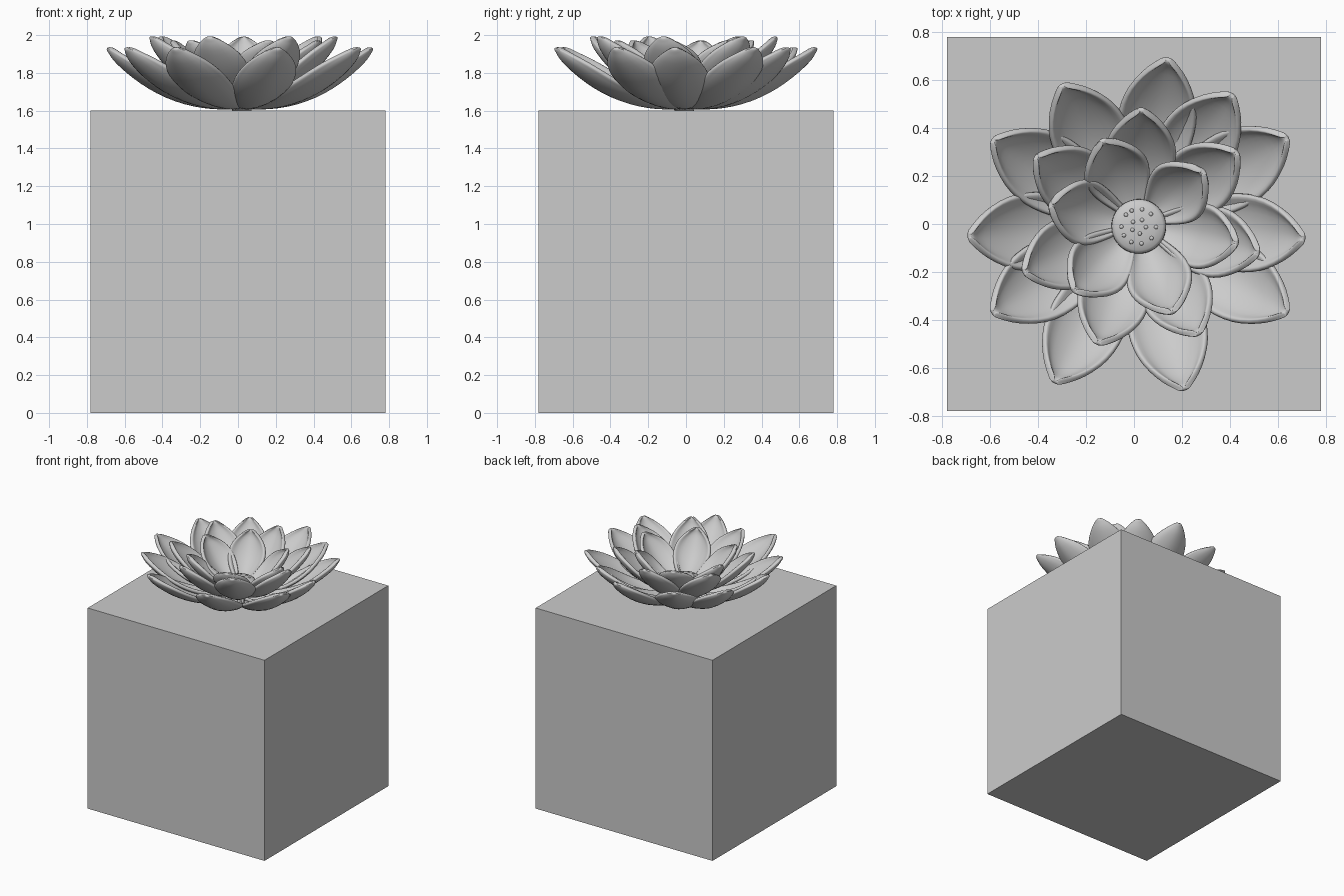
import bpy, bmesh, math, random
from mathutils import Vector

if "Cube" in bpy.data.objects:
    bpy.data.objects.remove(bpy.data.objects["Cube"])

random.seed(4)
CENTRE = Vector((0.02, 0.0))

# Petal outline: (position along length, fraction of half width)
OUTLINE = [(0, .25), (.1, .42), (.22, .64), (.36, .85), (.5, .97), (.63, 1.0),
           (.75, .92), (.85, .73), (.93, .45), (.975, .22), (1, .05)]
ACROSS = [-1, -.9, -.75, -.4, 0, .4, .75, .9, 1]


def finish(name, bm, smooth=True):
    bmesh.ops.recalc_face_normals(bm, faces=bm.faces)
    me = bpy.data.meshes.new(name)
    bm.to_mesh(me)
    bm.free()
    for p in me.polygons:
        p.use_smooth = smooth
    ob = bpy.data.objects.new(name, me)
    bpy.context.collection.objects.link(ob)
    return ob


def petal(name, tip, base, ctrl, tip_z, half, cup):
    """Cupped pointed petal running from the flower centre to the given tip."""
    axis = Vector(tip) - CENTRE
    length = axis.length + .01
    axis.normalize()
    side = Vector((-axis.y, axis.x))
    a, b, c = Vector(base), Vector((ctrl[0] * length, ctrl[1])), Vector((length, tip_z))
    bm = bmesh.new()
    rows = []
    for t, w in OUTLINE:
        mid = a * (1 - t) ** 2 + b * 2 * t * (1 - t) + c * t * t
        d = ((b - a) * (1 - t) + (c - b) * t).normalized()
        n = Vector((-d.y, d.x))
        row = []
        for v in ACROSS:
            lift = cup * w * abs(v) ** 1.5
            if abs(v) > .8:                      # rolled rim
                lift += .012 * min(1, w * 2)
            if t > .95:
                lift += .012
            p = mid + n * lift
            xy = CENTRE + axis * p.x + side * (v * w * half)
            row.append(bm.verts.new((xy.x, xy.y, p.y)))
        rows.append(row)
    for r0, r1 in zip(rows, rows[1:]):
        for i in range(len(ACROSS) - 1):
            bm.faces.new((r0[i], r0[i + 1], r1[i + 1], r1[i]))
    ob = finish(name, bm)
    so = ob.modifiers.new("thickness", 'SOLIDIFY')
    so.thickness = .026
    so.offset = 0
    su = ob.modifiers.new("smooth", 'SUBSURF')
    su.levels = su.render_levels = 1


# Square plinth
bm = bmesh.new()
bmesh.ops.create_cube(bm, size=1)
for v in bm.verts:
    v.co = (v.co.x * 1.56, v.co.y * 1.56, (v.co.z + .5) * 1.6)
finish("plinth", bm, False)

# Three rings of petals, placed by their tips
outer = [(.14, .69), (.41, .54), (.64, .36), (.71, -.06), (.64, -.37), (.21, -.69),
         (-.33, -.66), (-.59, -.37), (-.69, -.05), (-.59, .35), (-.30, .58)]
middle = [(.03, .48), (.43, .30), (.52, -.12), (.27, -.46), (-.15, -.50),
          (-.46, -.20), (-.41, .28)]
inner = [(-.13, .35), (.29, .22), (.43, -.08), (.16, -.37), (-.25, -.28), (-.35, .08)]
for i, tip in enumerate(outer):
    petal(f"outer_petal_{i}", tip, (.03, 1.62), (.6, 1.58), 1.925, .165, .055)
for i, tip in enumerate(middle):
    petal(f"middle_petal_{i}", tip, (.03, 1.64), (.64, 1.67), 1.985, .15, .055)
for i, tip in enumerate(inner):
    petal(f"inner_petal_{i}", tip, (.04, 1.67), (.68, 1.71), 1.965, .138, .055)

# Seed pod: lathed profile with a domed top
profile = [(.05, 1.6), (.08, 1.66), (.105, 1.71), (.114, 1.73), (.112, 1.742),
           (.1, 1.751), (.07, 1.758), (.035, 1.762)]
bm = bmesh.new()
N = 40
rings = [[bm.verts.new((CENTRE.x + r * math.cos(k * math.tau / N),
                        -.01 + r * math.sin(k * math.tau / N), z)) for k in range(N)]
         for r, z in profile]
for r0, r1 in zip(rings, rings[1:]):
    for k in range(N):
        bm.faces.new((r0[k], r0[(k + 1) % N], r1[(k + 1) % N], r1[k]))
bm.faces.new(rings[-1])
bm.faces.new(rings[0][::-1])
finish("seed_pod", bm)

# Small seeds scattered over the pod
bm = bmesh.new()
for count, rad, z in ((5, .03, 1.761), (10, .072, 1.757)):
    for k in range(count):
        ang = k * math.tau / count + random.uniform(-.2, .2)
        new = bmesh.ops.create_uvsphere(bm, u_segments=10, v_segments=6, radius=.009)["verts"]
        for v in new:
            v.co = Vector((v.co.x, v.co.y, v.co.z * .6)) + Vector(
                (CENTRE.x + rad * math.cos(ang), -.01 + rad * math.sin(ang), z))
finish("seeds", bm)
